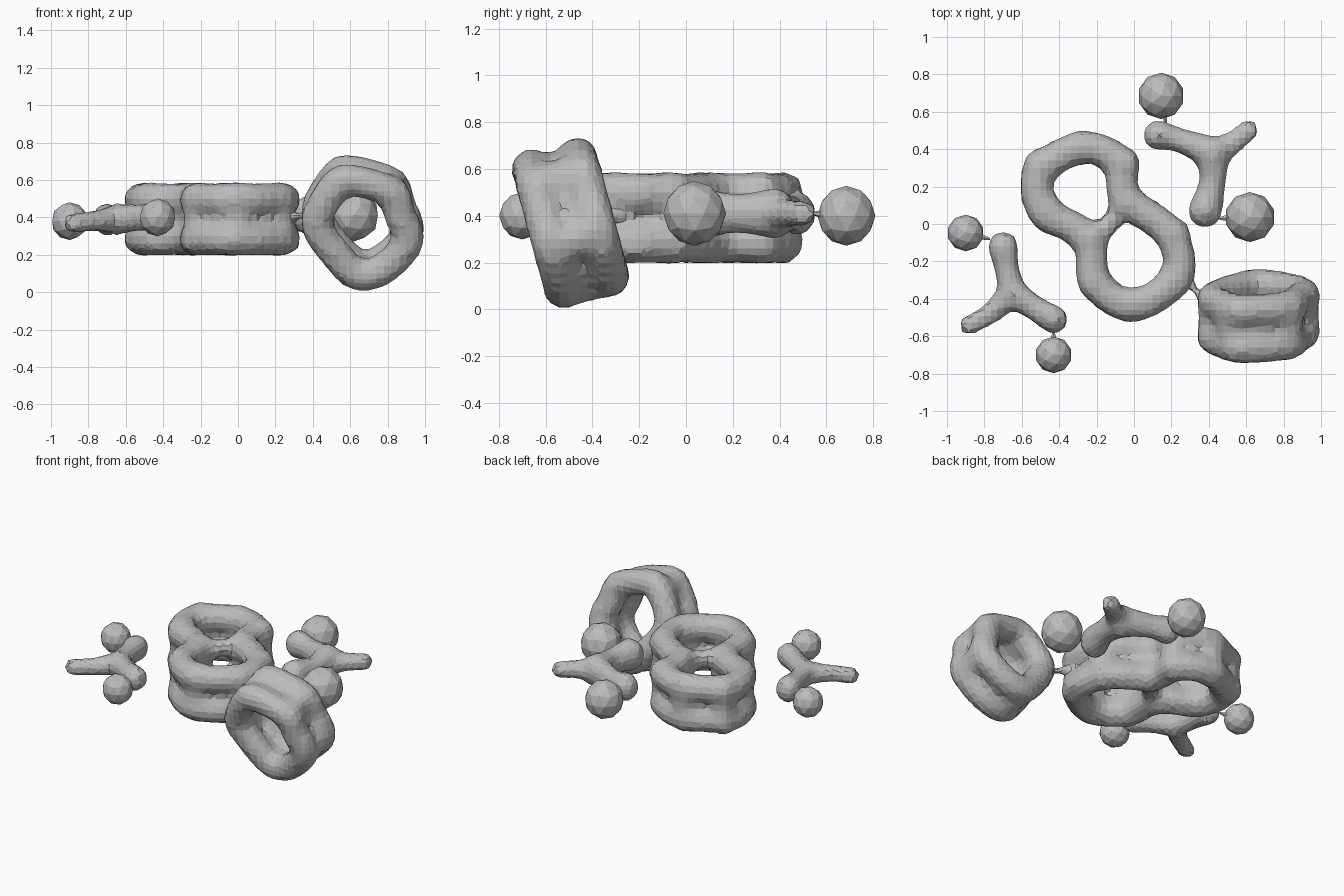
import bpy, bmesh
from mathutils import Vector, Matrix

cube = bpy.data.objects.get("Cube")
if cube:
    bpy.data.objects.remove(cube)

grey = bpy.data.materials.new("plain grey")
grey.use_nodes = True
colour = (0.5, 0.5, 0.5, 1)
grey.diffuse_color = colour
grey.node_tree.nodes["Principled BSDF"].inputs["Base Color"].default_value = colour


def ball(bm, p, r, tall=1):
    m = Matrix.Translation(p) @ Matrix.Diagonal((1, 1, tall, 1))
    bmesh.ops.create_icosphere(bm, subdivisions=2, radius=r, matrix=m)


def tube(bm, pts, closed=False, tall=1):
    """Round tube through (x, y, z, radius) points, following a soft spline."""
    pts = [Vector(p) for p in pts]
    n = len(pts)
    pick = (lambda i: pts[i % n]) if closed else (lambda i: pts[max(0, min(n - 1, i))])
    for i in range(n if closed else n - 1):
        a, b, c, d = (pick(i + k) for k in (-1, 0, 1, 2))
        steps = max(2, int((c - b).length / 0.025))
        for s in range(steps + 1):
            t = s / steps
            p = b + t * ((c - a) / 2 + t * (a - 2.5 * b + 2 * c - d / 2
                         + t * (1.5 * (b - c) + (d - a) / 2)))
            ball(bm, p.xyz, p.w, tall)


def finish(bm, name, voxel=0.0):
    """Turn the collected pieces into one faceted object."""
    me = bpy.data.meshes.new(name)
    bm.to_mesh(me)
    bm.free()
    me.materials.append(grey)
    ob = bpy.data.objects.new(name, me)
    bpy.context.collection.objects.link(ob)
    if voxel:
        mod = ob.modifiers.new("fuse", 'REMESH')
        mod.mode = 'VOXEL'
        mod.voxel_size = voxel
        soft = ob.modifiers.new("soften", 'SMOOTH')
        soft.factor = 0.5
        soft.iterations = 1
    return ob


# Central double ring: two stacked figure-eight tubes joined by pillars
outline = [(-.28, .41), (-.08, .33), (-.05, .14), (.14, .0), (.22, -.10), (.23, -.29),
           (-.01, -.44), (-.21, -.31), (-.23, -.13), (-.32, -.02), (-.48, .06), (-.51, .27)]
bridge = [(-.05, .10), (-.12, .01), (-.22, -.08)]
pillars = [(-.28, .41), (-.06, .32), (-.04, .11), (.21, -.06), (.22, -.30),
           (-.01, -.43), (-.21, -.31), (-.24, -.08), (-.47, .07), (-.50, .31)]
bm = bmesh.new()
for z in (.287, .497):
    tube(bm, [(x, y, z, .092) for x, y in outline], closed=True)
    tube(bm, [(x, y, z, .06) for x, y in bridge])
    for x, y in pillars:
        ball(bm, (x, y, z), .1)
for x, y in pillars:
    tube(bm, [(x, y, .29, .085), (x, y, .49, .085)])
finish(bm, "double_ring", .04)

# Tilted side ring: a front and a back loop joined by pillars
loop = [(.52, .59), (.60, .625), (.82, .56), (.86, .45), (.91, .30),
        (.79, .16), (.65, .115), (.53, .22), (.42, .40)]
bm = bmesh.new()
middle = lambda z: -.42 - .27 * (z - .1)
for side in (-.1, .1):
    tube(bm, [(x, middle(z) + side, z + .25 * side, .09) for x, z in loop], closed=True)
for x, z in loop[::2]:
    y = middle(z)
    tube(bm, [(x, y - .1, z - .025, .085), (x, y + .1, z + .025, .085)])
finish(bm, "tilted_ring", .04)

# Branched lobes on both sides
bm = bmesh.new()
tube(bm, [(.13, .475, .41, .085), (.24, .45, .41, .07), (.42, .38, .41, .09)], tall=1.2)
tube(bm, [(.42, .38, .41, .09), (.52, .43, .41, .065), (.61, .50, .41, .06)])
tube(bm, [(.42, .38, .41, .095), (.42, .22, .41, .075), (.38, .07, .41, .095)], tall=1.2)
finish(bm, "left_branch", .034)

bm = bmesh.new()
tube(bm, [(-.70, -.12, .39, .085), (-.68, -.24, .39, .07), (-.65, -.37, .39, .08)], tall=1.1)
tube(bm, [(-.65, -.37, .39, .08), (-.77, -.48, .38, .06), (-.88, -.54, .37, .058)])
tube(bm, [(-.65, -.37, .39, .08), (-.53, -.45, .40, .07), (-.43, -.51, .40, .08)], tall=1.1)
finish(bm, "right_branch", .034)

# Separate balls, each with a thin spike reaching towards its branch
balls = [("back_ball", (.145, .685, .40), .124, (.17, .54, .41)),
         ("left_ball", (.62, .037, .41), .134, (.45, .03, .41)),
         ("right_ball", (-.90, -.048, .38), .098, (-.77, -.08, .39)),
         ("front_ball", (-.43, -.70, .40), .098, (-.43, -.57, .40))]
for name, centre, r, tip in balls:
    bm = bmesh.new()
    ball(bm, centre, r, 1.03)
    c, t = Vector(centre), Vector(tip)
    aim = (t - c).to_track_quat('Z', 'Y').to_matrix().to_4x4()
    bmesh.ops.create_cone(bm, cap_ends=True, segments=6, radius1=r * .4, radius2=.006,
                          depth=(t - c).length, matrix=Matrix.Translation((c + t) / 2) @ aim)
    finish(bm, name)

# Small link between the double ring and the tilted ring
bm = bmesh.new()
tube(bm, [(.27, -.29, .40, .05), (.33, -.355, .41, .02), (.39, -.41, .41, .05)])
finish(bm, "ring_link", .02)
